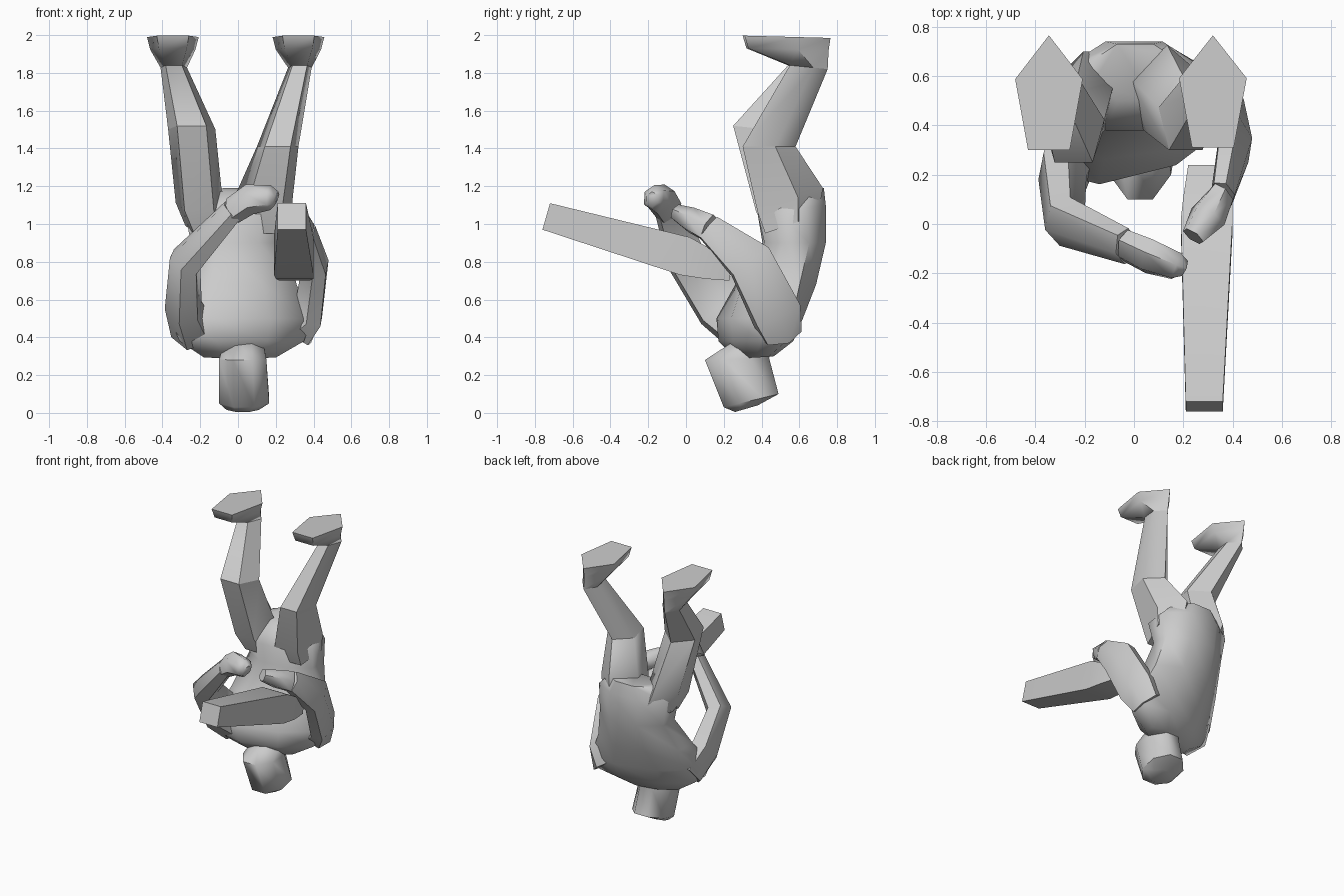
import bpy, math
from mathutils import Vector


def unit_ring(n, start):
    # n-gon stretched to fill the -1..1 square
    p = [(math.cos(start + 2 * math.pi * i / n), math.sin(start + 2 * math.pi * i / n)) for i in range(n)]
    xs, ys = [a for a, b in p], [b for a, b in p]
    fit = lambda v, s: 2 * (v - min(s)) / (max(s) - min(s)) - 1
    return [(fit(a, xs), fit(b, ys)) for a, b in p]


def skin(name, rings, angle=60):
    n = len(rings[0])
    verts = [v for r in rings for v in r]
    faces = [(k * n + i, k * n + (i + 1) % n, (k + 1) * n + (i + 1) % n, (k + 1) * n + i)
             for k in range(len(rings) - 1) for i in range(n)]
    faces += [tuple(range(n))[::-1], tuple(range(len(verts) - n, len(verts)))]
    me = bpy.data.meshes.new(name)
    me.from_pydata(verts, [], faces)
    ob = bpy.data.objects.new(name, me)
    bpy.context.collection.objects.link(ob)
    bpy.ops.object.select_all(action='DESELECT')
    ob.select_set(True)
    bpy.context.view_layer.objects.active = ob
    bpy.ops.object.mode_set(mode='EDIT')
    bpy.ops.mesh.select_all(action='SELECT')
    bpy.ops.mesh.normals_make_consistent(inside=False)
    bpy.ops.object.mode_set(mode='OBJECT')
    bpy.ops.object.shade_smooth_by_angle(angle=math.radians(angle))
    return ob


def loft(name, secs, n=8, start=math.pi / 8, angle=60):
    # section: x0, x1, front y, front z, back y, back z, optional turn (dy/dx)
    rings = []
    for x0, x1, yf, zf, yb, zb, *turn in secs:
        t = turn[0] if turn else 0
        cx, hw = (x0 + x1) / 2, (x1 - x0) / 2
        rings.append([(cx + u * hw, yf + (yb - yf) * (v + 1) / 2 + t * u * hw,
                       zf + (zb - zf) * (v + 1) / 2) for u, v in unit_ring(n, start)])
    return skin(name, rings, angle)


def limb(name, pts, n=6):
    # point: x, y, z, half width across, half height
    c = [Vector(p[:3]) for p in pts]
    ref, rings = Vector((1, 0.3, 0)), []
    for i, p in enumerate(pts):
        d = (c[min(i + 1, len(c) - 1)] - c[max(i - 1, 0)]).normalized()
        side = (ref - d * ref.dot(d)).normalized()
        up = d.cross(side)
        rings.append([c[i] + side * u * p[3] + up * v * p[4] for u, v in unit_ring(n, 0)])
        ref = side
    return skin(name, rings)


# torso, turned at the shoulders
loft("torso", [
    (-0.17, 0.18, 0.50, 1.17, 0.73, 1.19),
    (-0.28, 0.28, 0.38, 1.05, 0.74, 1.10),
    (-0.25, 0.26, 0.41, 0.90, 0.735, 0.90, 0.05),
    (-0.30, 0.31, 0.28, 0.68, 0.67, 0.68, 0.15),
    (-0.36, 0.39, 0.20, 0.50, 0.58, 0.50, 0.25),
    (-0.31, 0.35, 0.21, 0.38, 0.53, 0.38, 0.28),
    (-0.18, 0.20, 0.28, 0.29, 0.45, 0.30, 0.2)])

# head
loft("head", [
    (-0.07, 0.13, 0.27, 0.39, 0.46, 0.36),
    (-0.10, 0.15, 0.10, 0.28, 0.44, 0.29),
    (-0.10, 0.165, 0.20, 0.03, 0.49, 0.10),
    (-0.06, 0.11, 0.26, 0.005, 0.38, 0.04)])

# legs: trousers thigh, shin, foot (five-sided, heel point at the back)
PENT = dict(n=5, start=math.pi / 2)
legs = {
    "left": ([(-0.28, -0.03, 0.42, 0.95, 0.70, 1.02), (-0.33, -0.08, 0.37, 1.07, 0.70, 1.14),
              (-0.37, -0.12, 0.25, 1.52, 0.53, 1.49)],
             (-0.41, -0.27, 0.54, 1.84, 0.74, 1.82), -0.345, 0.30),
    "right": ([(0.02, 0.28, 0.42, 0.95, 0.70, 1.05), (-0.02, 0.29, 0.38, 1.06, 0.725, 1.19),
               (0.10, 0.32, 0.30, 1.41, 0.58, 1.41)],
              (0.265, 0.39, 0.55, 1.84, 0.75, 1.82), 0.32, 0.31)}
for s, (thigh, ankle, fx, fy) in legs.items():
    loft(s + "_thigh", thigh, **PENT)
    loft(s + "_shin", [thigh[-1], ankle], **PENT)
    loft(s + "_foot", [ankle,
                       (fx - 0.12, fx + 0.12, fy + 0.02, 1.93, 0.755, 1.92),
                       (fx - 0.137, fx + 0.137, fy, 1.997, 0.765, 1.985)], **PENT)

# arms
limb("left_arm", [(-0.24, 0.33, 0.44, 0.12, 0.13), (-0.29, 0.19, 0.57, 0.10, 0.14),
                  (-0.28, 0.01, 0.80, 0.09, 0.10), (-0.03, -0.09, 1.07, 0.06, 0.07)])
limb("left_hand", [(-0.03, -0.09, 1.07, 0.06, 0.07), (0.06, -0.13, 1.13, 0.07, 0.075),
                   (0.17, -0.17, 1.14, 0.06, 0.06), (0.20, -0.18, 1.13, 0.035, 0.04)])
limb("right_arm", [(0.30, 0.50, 0.42, 0.11, 0.10), (0.37, 0.48, 0.52, 0.08, 0.13),
                   (0.41, 0.34, 0.80, 0.07, 0.12), (0.36, 0.12, 0.98, 0.05, 0.07)])
limb("right_hand", [(0.36, 0.12, 0.98, 0.05, 0.07), (0.30, 0.03, 1.02, 0.08, 0.06),
                    (0.24, -0.05, 1.06, 0.05, 0.04)])

# long tapered block held in front
loft("held_block", [
    (0.21, 0.36, -0.76, 0.97, -0.72, 1.11),
    (0.19, 0.40, -0.03, 0.73, 0.02, 0.93),
    (0.20, 0.40, 0.10, 0.71, 0.11, 0.88),
    (0.22, 0.38, 0.23, 0.70, 0.24, 0.77)], n=4, start=math.pi / 4, angle=30)
